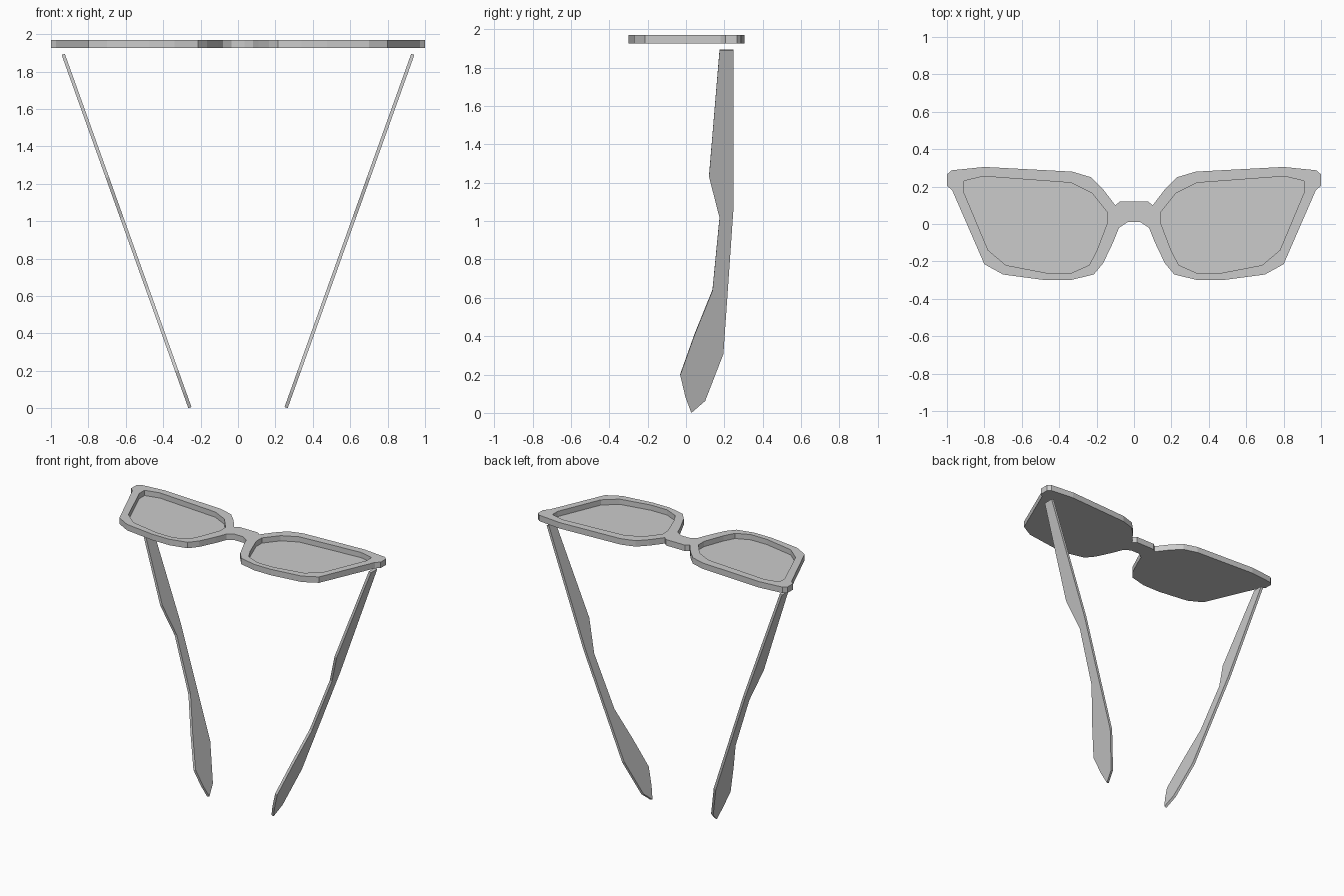
import bpy, bmesh
from mathutils import Vector

if "Cube" in bpy.data.objects:
    bpy.data.objects.remove(bpy.data.objects["Cube"])

grey = bpy.data.materials.new("plain grey")
grey.diffuse_color = (0.6, 0.6, 0.6, 1)
grey.use_nodes = True
grey.node_tree.nodes["Principled BSDF"].inputs["Base Color"].default_value = grey.diffuse_color

FRAME_BOTTOM, FRAME_TOP, LENS_Z = 1.927, 1.97, 1.932


def finish(bm, name):
    bmesh.ops.recalc_face_normals(bm, faces=bm.faces[:])
    mesh = bpy.data.meshes.new(name)
    bm.to_mesh(mesh)
    bm.free()
    mesh.materials.append(grey)
    obj = bpy.data.objects.new(name, mesh)
    bpy.context.collection.objects.link(obj)
    return obj


def ring(bm, points):
    return [bm.verts.new(p) for p in points]


def bridge(bm, a, b):
    for i in range(len(a)):
        j = (i + 1) % len(a)
        bm.faces.new((a[i], a[j], b[j], b[i]))


def mirrored(points):
    return [(-x, y) for x, y in reversed(points)]


# Front frame: right half of the outline, from bridge top round to bridge bottom
half = [(0.075, 0.12), (0.10, 0.10), (0.165, 0.185), (0.23, 0.25), (0.33, 0.28),
        (0.80, 0.305), (0.975, 0.287), (1.0, 0.265), (1.0, 0.205), (0.972, 0.18),
        (0.80, -0.215), (0.70, -0.27), (0.475, -0.30), (0.34, -0.30),
        (0.215, -0.27), (0.165, -0.21), (0.11, -0.095), (0.08, -0.02), (0.035, 0.01)]
outline = half + mirrored(half)

# Lens opening, right side
opening = [(0.91, 0.23), (0.805, 0.255), (0.335, 0.22), (0.225, 0.165),
           (0.145, 0.065), (0.145, 0.0), (0.20, -0.145), (0.24, -0.22),
           (0.335, -0.262), (0.465, -0.262), (0.685, -0.22), (0.78, -0.14),
           (0.91, 0.17)]

bm = bmesh.new()
low = ring(bm, [(x, y, FRAME_BOTTOM) for x, y in outline])
high = ring(bm, [(x, y, FRAME_TOP) for x, y in outline])
bridge(bm, low, high)
bm.faces.new(low)

# Recessed lens on each side
for loop in (opening, mirrored(opening)):
    rim = ring(bm, [(x, y, FRAME_TOP) for x, y in loop])
    floor = ring(bm, [(x, y, LENS_Z) for x, y in loop])
    bridge(bm, rim, floor)
    bm.faces.new(floor)

# Flat rim face between the outline and both openings
rim_edges = [e for e in bm.edges
             if all(abs(v.co.z - FRAME_TOP) < 1e-5 for v in e.verts)]
bmesh.ops.triangle_fill(bm, edges=rim_edges, use_beauty=True, normal=(0, 0, 1))
finish(bm, "front_frame")

# Temple arms: side profile (y, z), leaning inward towards the tips
profile = [(0.175, 1.892), (0.248, 1.892), (0.248, 1.075), (0.195, 0.31),
           (0.10, 0.065), (0.028, 0.003), (-0.003, 0.085), (-0.03, 0.20),
           (0.045, 0.41), (0.138, 0.64), (0.175, 1.02), (0.12, 1.235)]
LEAN = 0.3586
for side, name in ((1, "right_temple"), (-1, "left_temple")):
    half_thick = Vector((side, 0, -LEAN)).normalized() * 0.009
    centre = [Vector((side * (0.256 + LEAN * z), y, z)) for y, z in profile]
    bm = bmesh.new()
    inner = ring(bm, [p - half_thick for p in centre])
    outer = ring(bm, [p + half_thick for p in centre])
    bridge(bm, inner, outer)
    bm.faces.new(inner)
    bm.faces.new(outer)
    finish(bm, name)
